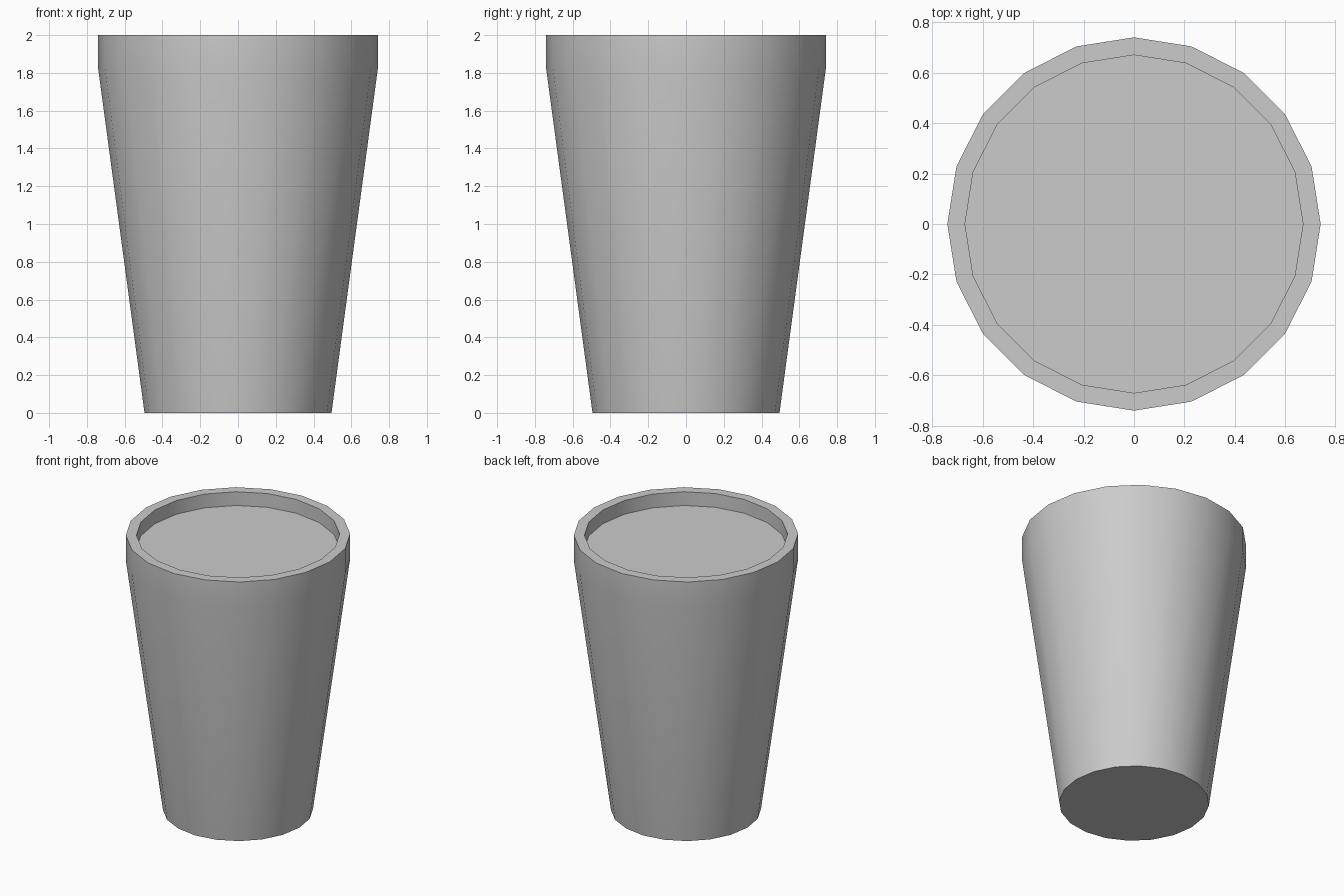
import bpy, bmesh
from math import cos, sin, pi, radians

if "Cube" in bpy.data.objects:
    bpy.data.objects.remove(bpy.data.objects["Cube"])

SIDES = 20
# (radius, z) from the base, up the outer wall, over the rim, down to the inset surface
PROFILE = [(0.495, 0), (0.74, 1.82), (0.74, 2.0), (0.67, 2.0), (0.67, 1.9)]

# Cup body: stacked rings joined into one closed solid
bm = bmesh.new()
rings = [[bm.verts.new((r * cos(2 * pi * i / SIDES), r * sin(2 * pi * i / SIDES), z))
          for i in range(SIDES)] for r, z in PROFILE]
for low, high in zip(rings, rings[1:]):
    for i in range(SIDES):
        j = (i + 1) % SIDES
        bm.faces.new((low[i], low[j], high[j], high[i]))

# Base and inset top surface
bm.faces.new(rings[0][::-1])
bm.faces.new(rings[-1])
bmesh.ops.recalc_face_normals(bm, faces=bm.faces)

mesh = bpy.data.meshes.new("cup")
bm.to_mesh(mesh)
bm.free()
cup = bpy.data.objects.new("cup", mesh)
bpy.context.collection.objects.link(cup)

# Smooth wall, crisp rim and base edges
bpy.context.view_layer.objects.active = cup
cup.select_set(True)
bpy.ops.object.shade_smooth_by_angle(angle=radians(30))
